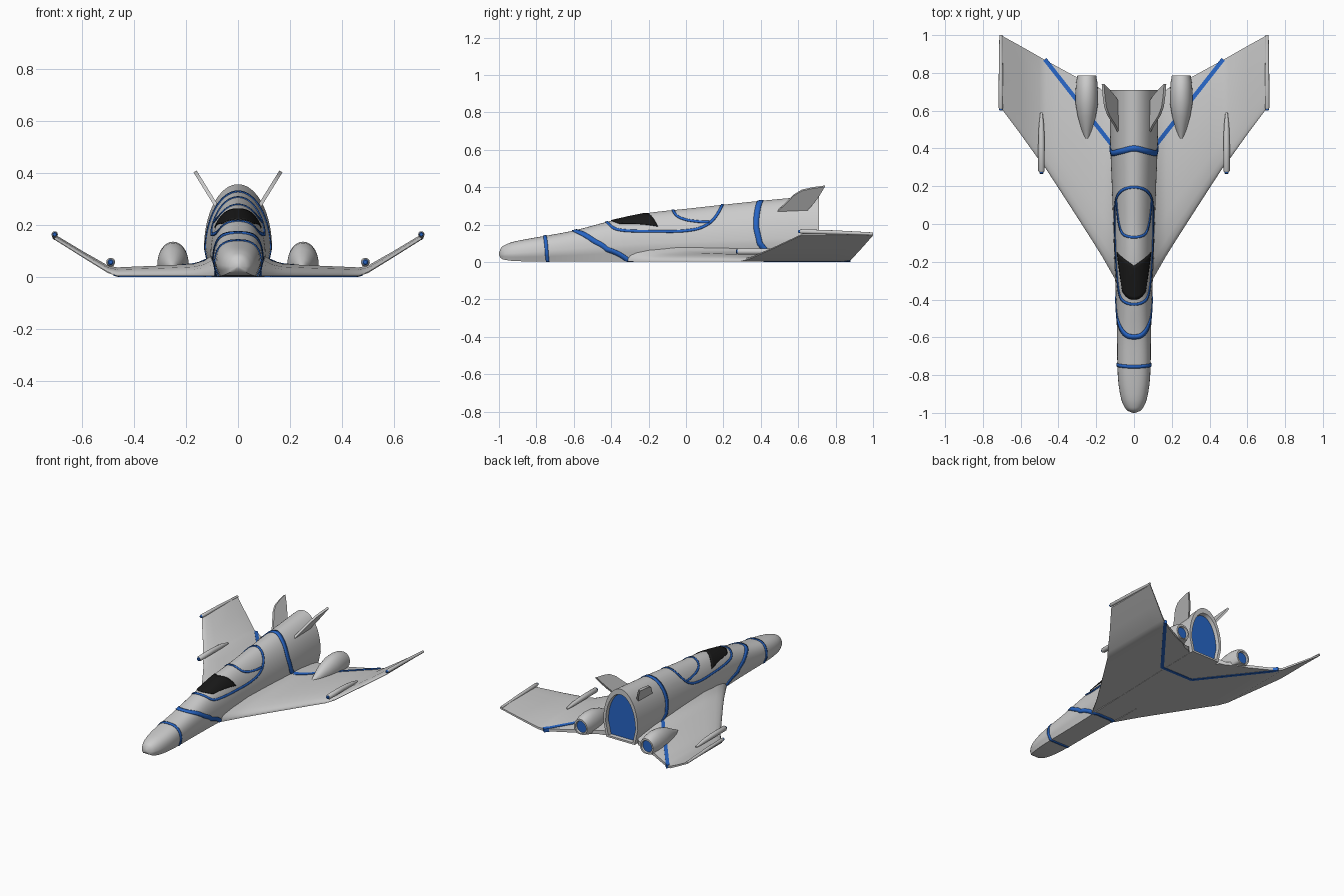
import bpy, math
from mathutils import Vector as V

if "Cube" in bpy.data.objects:
    bpy.data.objects.remove(bpy.data.objects["Cube"])

def material(name, rgb):
    m = bpy.data.materials.new(name)
    m.diffuse_color = (*rgb, 1)
    m.use_nodes = True
    m.node_tree.nodes["Principled BSDF"].inputs["Base Color"].default_value = m.diffuse_color
    return m
BLUE = material("blue", (0.02, 0.13, 0.56))
BLACK = material("black", (0.01, 0.01, 0.01))

def make(name, verts, faces, mat=None, mirror=False, solid=0):
    me = bpy.data.meshes.new(name)
    me.from_pydata([tuple(v) for v in verts], [], faces)
    ob = bpy.data.objects.new(name, me)
    bpy.context.collection.objects.link(ob)
    if mat:
        me.materials.append(mat)
    bpy.ops.object.select_all(action='DESELECT')
    ob.select_set(True)
    bpy.context.view_layer.objects.active = ob
    bpy.ops.object.mode_set(mode='EDIT')
    bpy.ops.mesh.select_all(action='SELECT')
    bpy.ops.mesh.normals_make_consistent(inside=False)
    bpy.ops.object.mode_set(mode='OBJECT')
    bpy.ops.object.shade_smooth_by_angle(angle=math.radians(38))
    if solid:
        s = ob.modifiers.new("thickness", 'SOLIDIFY')
        s.thickness, s.offset = solid, 0
    if mirror:
        ob.modifiers.new("mirror", 'MIRROR')
    return ob

def loft(name, rings, **kw):
    n, k = len(rings[0]), len(rings)
    faces = [(i*n+j, i*n+(j+1) % n, (i+1)*n+(j+1) % n, (i+1)*n+j)
             for i in range(k-1) for j in range(n)]
    faces += [tuple(range(n)), tuple(range((k-1)*n, k*n))]
    return make(name, [p for r in rings for p in r], faces, **kw)

def grid(name, rows, **kw):
    n = len(rows[0])
    faces = [(i*n+j, i*n+j+1, (i+1)*n+j+1, (i+1)*n+j)
             for i in range(len(rows)-1) for j in range(n-1)]
    return make(name, [p for r in rows for p in r], faces, **kw)

def interp(tab, x, col, smooth=True):
    x = min(max(x, tab[0][0]), tab[-1][0])
    i = max(k for k in range(len(tab)-1) if tab[k][0] <= x)
    a, b = tab[i], tab[i+1]
    d = b[0]-a[0]
    t = (x-a[0])/d
    if not smooth:
        return a[col]+(b[col]-a[col])*t
    def slope(k):
        p, q = tab[max(k-1, 0)], tab[min(k+1, len(tab)-1)]
        return (q[col]-p[col])/(q[0]-p[0])*d
    return ((2*t**3-3*t*t+1)*a[col] + (t**3-2*t*t+t)*slope(i)
            + (3*t*t-2*t**3)*b[col] + (t**3-t*t)*slope(i+1))

# Fuselage stations: y, half width, top, bottom, roundness
BODY = [(-1, .006, .048, .036, 2.1), (-.99, .032, .074, .02, 2.1), (-.97, .05, .09, .012, 2.2),
        (-.93, .067, .106, .006, 2.3), (-.85, .082, .123, .003, 2.5), (-.75, .088, .14, .002, 2.6),
        (-.6, .09, .168, .002, 2.6), (-.4, .095, .22, .002, 2.3), (-.2, .104, .262, .002, 2.1),
        (0, .11, .284, .002, 2), (.2, .117, .306, .002, 2), (.4, .125, .327, .002, 2), (.71, .131, .356, .002, 2)]

def section(y):
    w, h, b, n = (interp(BODY, y, c) for c in (1, 2, 3, 4))
    return w, h, b, n, b+.3*(h-b)

def surf(y, s):
    # s: -2 belly centre, -1 belly corner, 0 widest, 1 top centre
    w, h, b, n, c = section(y)
    side = 1
    if s > 1:
        s, side = 2-s, -1
    if s < -1:
        return V((.82*w*(s+2), y, b))
    if s < 0:
        return V((w*(1+.18*s), y, c+(c-b)*s))
    a = s*math.pi/2
    return V((side*w*max(math.cos(a), 0)**(2/n), y, c+(h-c)*math.sin(a)**(2/n)))

def normal(y, s):
    e = .01
    ds = surf(y, s+e)-surf(y, s-e)
    dy = surf(y+e, s)-surf(y-e, s)
    n = dy.cross(ds).normalized()
    return -n if n.dot(surf(y, s)-V((0, y, section(y)[4]))) < 0 else n

def s_of(y, z):
    w, h, b, n, c = section(y)
    if z < -.5:
        return -2
    if z < c:
        return max((z-c)/(c-b), -1)
    return math.asin(min((z-c)/(h-c), 1)**(n/2))*2/math.pi

HALF = [-2, -1.5, -1, -.66, -.33]+[i/16 for i in range(17)]
def ring(y, k=1, ynew=None):
    h = [surf(y, s) for s in HALF]
    r = h+[V((-p.x, p.y, p.z)) for p in h[-2:0:-1]]
    return [V((p.x*k, ynew or y, .09+(p.z-.09)*k)) for p in r]
ys = [-1, -.997, -.99, -.98, -.97, -.95, -.93, -.9, -.85, -.8]+[-.75+.04*i for i in range(37)]+[.71]
loft("fuselage", [ring(y) for y in ys]+[ring(.71, .86), ring(.71, .83, .675)])
loft("main_engine_glow", [ring(.71, .835, .672), ring(.71, .835, .684)], mat=BLUE)

# Blue inlay bands lying on the fuselage, given as side-view points (y, z)
def band(name, pts, width):
    c = [(y, s_of(y, z)) for y, z in pts]
    def ghost(p, q):
        return (q[0], 2-q[1]) if p[1] > .999 else (q[0], -4-q[1]) if p[1] < -1.99 else p
    c = [ghost(c[0], c[1])]+c+[ghost(c[-1], c[-2])]
    path = []
    for i in range(1, len(c)-2):
        for k in range(8 if i < len(c)-3 else 9):
            t = k/8
            path.append([.5*(2*b+(d-a)*t+(2*a-5*b+4*d-e)*t*t+(3*b-a-3*d+e)*t**3)
                         for a, b, d, e in zip(*c[i-1:i+3])])
    P = [surf(*q) for q in path]
    rows = []
    for i, q in enumerate(path):
        t = P[min(i+1, len(P)-1)]-P[max(i-1, 0)]
        if abs(P[i].x) < .001:
            t = V((1, 0, 0))
        n = normal(*q)
        side = n.cross(t).normalized()*width/2
        if side.y < 0 and abs(P[i].x) < .001 and rows and (rows[-1][0]-rows[-1][1]).dot(side) > 0:
            side = -side
        if rows and (rows[-1][1]-rows[-1][0]).dot(side) < 0:
            side = -side
        r = [P[i]-side+n*.001, P[i]+side+n*.001]
        for p in r:
            p.x, p.z = max(p.x, 0), max(p.z, .003)
        rows.append(r)
    grid(name, rows, mat=BLUE, mirror=True, solid=.006)

band("nose_band", [(-.755, 9), (-.75, .11), (-.745, .05), (-.74, .002), (-.74, -1)], .018)
band("diagonal_band", [(-.597, 9), (-.575, .16), (-.5, .118), (-.4, .06), (-.305, .002), (-.295, -1)], .026)
band("canopy_band", [(-.425, 9), (-.405, .195), (-.36, .172), (-.25, .164), (-.1, .163), (0, .167),
                     (.08, .183), (.14, .22), (.18, .275), (.195, 9)], .014)
band("hatch_band", [(-.07, 9), (-.055, .252), (-.01, .228), (.06, .216), (.125, .213)], .013)
band("rear_band", [(.4, 9), (.385, .29), (.375, .2), (.39, .12), (.43, .055)], .03)

# Windscreen patch
rows = []
for i in range(13):
    q = i/12
    y0, y1 = -.4+.045*q*q, -.22+.07*q
    row = []
    for j in range(11):
        t = j/10
        y, s = y0+(y1-y0)*t, 1-q*(.4+.22*t)
        row.append(surf(y, s)+normal(y, s)*.001)
    rows.append(row)
for p in rows[0]:
    p.x = 0
grid("windscreen", rows, mat=BLACK, mirror=True, solid=.006)

# Wing stations: x, leading edge, trailing edge, bottom, top
WING = [(.09, -.31, .66, .003, .09), (.13, -.24, .7, .003, .062), (.17, -.17, .71, .003, .05),
        (.22, -.09, .745, .003, .047), (.3, .035, .775, .003, .043), (.4, .19, .83, .003, .039),
        (.465, .29, .865, .003, .036), (.5, .335, .885, .014, .043), (.6, .475, .942, .076, .1),
        (.705, .615, 1, .142, .163)]
CHORD = [(0, .15), (.012, .35), (.04, .55), (.1, .75), (.25, 1), (.5, 1), (.8, .95), (1, .5)]

def wing_z(x, y):
    le, te, zb, zt = (interp(WING, x, c, False) for c in (1, 2, 3, 4))
    return zb, zb+(zt-zb)*interp(CHORD, (y-le)/(te-le), 1, False)

rings = []
for x, le, te, zb, zt in WING:
    top = [V((x, le+(te-le)*f, zb+(zt-zb)*t)) for f, t in CHORD]
    rings.append(top+[V((x, p.y, zb)) for p in reversed(top)])
loft("wing", rings, mirror=True)

# Stripe wrapping each wing, and its belly crossing
a, b = V((.122, .425, 0)), V((.472, .872, 0))
p = V((b.y-a.y, a.x-b.x, 0)).normalized()*.011
rings = []
for i in range(15):
    c = a.lerp(b, i/14)
    r = []
    for e, up in ((c-p, 1), (c+p, 1), (c+p, 0), (c-p, 0)):
        zb, zt = wing_z(e.x, e.y)
        r.append(V((e.x, e.y, zt+.003 if up else zb-.003)))
    rings.append(r)
loft("wing_stripe", rings, mat=BLUE, mirror=True)
loft("belly_stripe", [[V((x, y, z)) for y, z in ((.415, 0), (.437, 0), (.437, .01), (.415, .01))]
                      for x in (-.125, .125)], mat=BLUE)

# Round lofts along y: stations are y, x radius, z radius, centre z
def tube(name, x, stations, n=20, **kw):
    loft(name, [[V((x+rx*math.cos(k*math.tau/n), y, max(z+rz*math.sin(k*math.tau/n), .008)))
                 for k in range(n)] for y, rx, rz, z in stations], mirror=True, **kw)

# Side engine pods
tube("engine_pod", .25, [(.44, .006, .01, .03), (.5, .028, .03, .04), (.57, .048, .06, .048), (.64, .06, .08, .05),
                         (.7, .06, .085, .05), (.75, .056, .075, .052), (.785, .05, .055, .056),
                         (.785, .04, .042, .056), (.765, .036, .038, .056)], n=28)
tube("pod_glow", .25, [(.762, .037, .039, .056), (.772, .037, .039, .056)], n=28, mat=BLUE)

# Guns under the wing bend and at the wing tips
tube("inner_gun", .49, [(.275, .012, .012, .056), (.282, .017, .017, .056), (.42, .017, .017, .056),
                        (.52, .014, .014, .052), (.59, .006, .006, .045)])
tube("inner_gun_muzzle", .49, [(.266, .007, .007, .056), (.27, .011, .011, .056), (.285, .011, .011, .056)], mat=BLUE)
tube("tip_gun", .705, [(.61, .009, .009, .163), (.616, .012, .012, .163), (.8, .011, .011, .158),
                       (1, .008, .008, .15)])
tube("tip_gun_muzzle", .705, [(.6, .006, .006, .163), (.604, .009, .009, .163), (.618, .009, .009, .163)], mat=BLUE)

# Canted tail fins
FIN = [(.48, .265), (.53, .31), (.575, .357), (.62, .384), (.68, .397), (.742, .405), (.715, .36),
       (.685, .318), (.655, .285), (.64, .262)]
loft("tail_fin", [[V((.1+(z-.3)*.62+d, y, z-d*.6)) for y, z in FIN] for d in (-.006, .006)], mirror=True)
